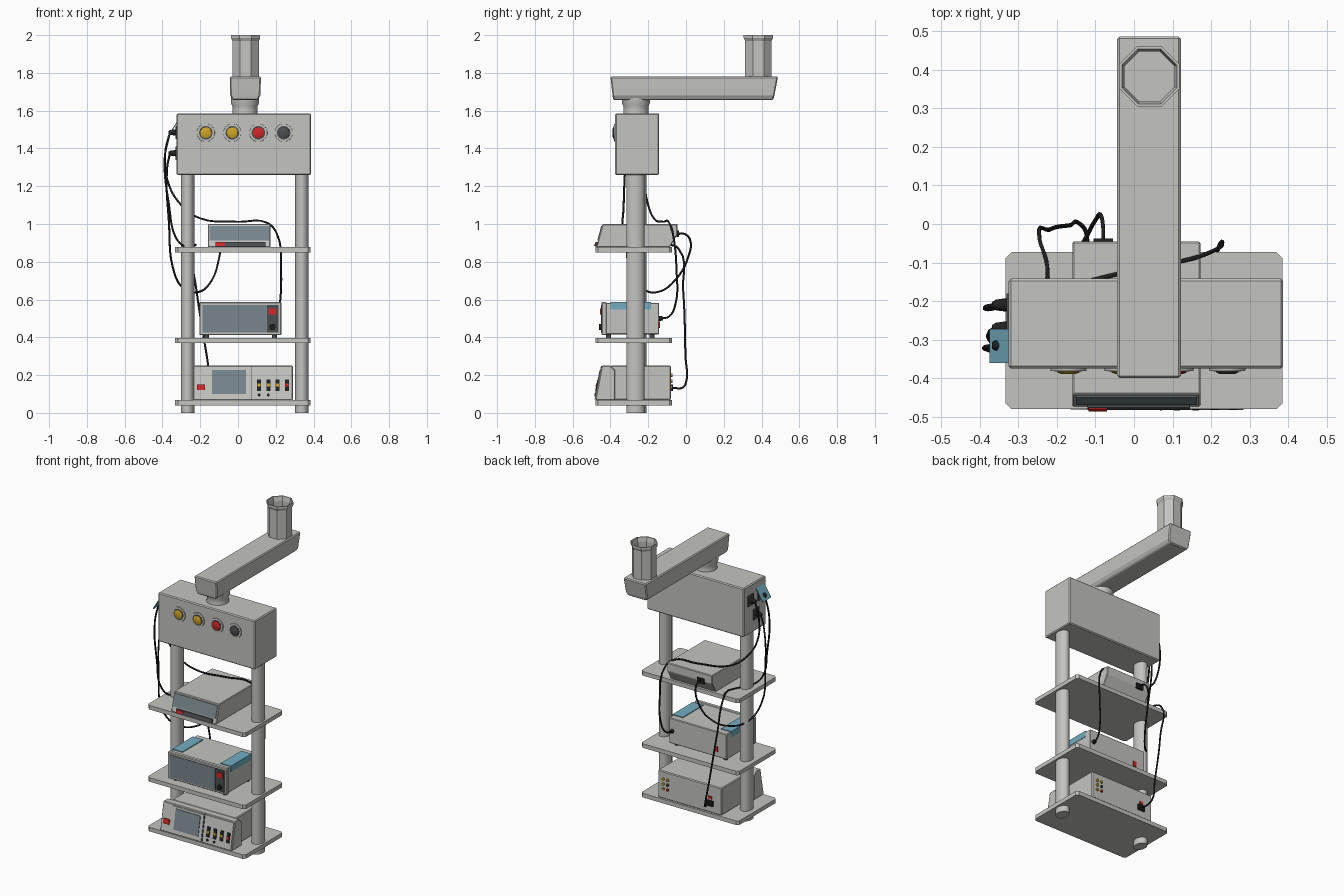
import bpy, bmesh, math
from mathutils import Matrix

if "Cube" in bpy.data.objects:
    bpy.data.objects.remove(bpy.data.objects["Cube"])


def mat(name, r, g, b):
    m = bpy.data.materials.new(name)
    m.diffuse_color = (r, g, b, 1)
    m.use_nodes = True
    m.node_tree.nodes["Principled BSDF"].inputs["Base Color"].default_value = m.diffuse_color
    return m


GREY = mat("light grey", .55, .55, .53)
SLATE = mat("slate screen", .19, .24, .27)
DARK = mat("dark grey", .07, .075, .08)
BLACK = mat("cable black", .015, .015, .015)
RED = mat("red", .65, .02, .02)
YELLOW = mat("amber", .62, .38, .02)
BLUE = mat("soft blue", .17, .42, .53)


def make(name, bm, m, smooth=False, bevel=0):
    bmesh.ops.recalc_face_normals(bm, faces=bm.faces)
    me = bpy.data.meshes.new(name)
    bm.to_mesh(me)
    bm.free()
    me.materials.append(m)
    ob = bpy.data.objects.new(name, me)
    bpy.context.collection.objects.link(ob)
    if bevel:
        mod = ob.modifiers.new("bevel", 'BEVEL')
        mod.width, mod.segments = bevel, 1
    if smooth:
        bpy.ops.object.select_all(action='DESELECT')
        ob.select_set(True)
        bpy.context.view_layer.objects.active = ob
        bpy.ops.object.shade_smooth_by_angle(angle=math.radians(40))
    return ob


def loft(name, rings, m, **kw):
    """Skin a list of equally sized point loops and cap both ends."""
    bm = bmesh.new()
    loops = [[bm.verts.new(p) for p in r] for r in rings]
    n = len(loops[0])
    for a, b in zip(loops, loops[1:]):
        for i in range(n):
            bm.faces.new((a[i], a[(i + 1) % n], b[(i + 1) % n], b[i]))
    bm.faces.new(loops[0])
    bm.faces.new(loops[-1])
    return make(name, bm, m, **kw)


def rect(x0, x1, y0, y1, z):
    return [(x0, y0, z), (x1, y0, z), (x1, y1, z), (x0, y1, z)]


def box(name, x0, x1, y0, y1, z0, z1, m, bevel=0):
    return loft(name, [rect(x0, x1, y0, y1, z0), rect(x0, x1, y0, y1, z1)], m, bevel=bevel)


def prism(name, prof, x0, x1, m, bevel=0):
    """Extrude a (y, z) profile along x."""
    return loft(name, [[(x, y, z) for y, z in prof] for x in (x0, x1)], m, bevel=bevel)


def lathe(name, c, prof, m, n=20, axis='Z', sy=1, smooth=True):
    """Turn a (radius, height) profile round an axis through c."""
    off = math.pi / n
    rings = [[(r * math.cos(2 * math.pi * i / n + off), sy * r * math.sin(2 * math.pi * i / n + off), h)
              for i in range(n)] for r, h in prof]
    ob = loft(name, rings, m, smooth=smooth)
    rot = {'Z': Matrix(), 'Y': Matrix.Rotation(math.pi / 2, 4, 'X'),       # Y points to the front
           'B': Matrix.Rotation(-math.pi / 2, 4, 'X'),                    # B points to the back
           'X': Matrix.Rotation(-math.pi / 2, 4, 'Y')}[axis]              # X points to the left
    ob.data.transform(Matrix.Translation(c) @ rot)
    return ob


def slope_plate(name, line, x0, x1, z0, z1, m, t=.004):
    """Thin plate lying on a sloping front face given by ((y, z), (y, z))."""
    (ya, za), (yb, zb) = line
    f = lambda z: ya + (yb - ya) * (z - za) / (zb - za)
    return prism(name, [(f(z0) - t, z0), (f(z1) - t, z1), (f(z1) + .002, z1), (f(z0) + .002, z0)], x0, x1, m)


def cable(name, pts):
    cu = bpy.data.curves.new(name, 'CURVE')
    cu.dimensions = '3D'
    cu.bevel_depth, cu.bevel_resolution, cu.resolution_u = .0055, 1, 5
    cu.use_fill_caps = True
    sp = cu.splines.new('BEZIER')
    sp.bezier_points.add(len(pts) - 1)
    for bp, p in zip(sp.bezier_points, pts):
        bp.co = p
        bp.handle_left_type = bp.handle_right_type = 'AUTO'
    cu.materials.append(BLACK)
    ob = bpy.data.objects.new(name, cu)
    bpy.context.collection.objects.link(ob)
    bpy.ops.object.select_all(action='DESELECT')
    ob.select_set(True)
    bpy.context.view_layer.objects.active = ob
    bpy.ops.object.convert(target='MESH')


# ceiling column (open octagonal tube), arm, neck and head
lathe("ceiling_column", (.04, .383, 0), [(.076, 1.77), (.076, 1.97), (.084, 1.985), (.084, 2), (.077, 2), (.07, 1.97), (.07, 1.785)],
      GREY, n=8, smooth=False)
loft("ceiling_arm", [rect(-.03, .105, -.385, .462, 1.657), rect(-.041, .118, -.389, .468, 1.68),
                     rect(-.044, .122, -.4, .487, 1.78)], GREY, bevel=.006)
lathe("arm_neck", (.037, -.265, 0), [(.07, 1.57), (.066, 1.6), (.066, 1.62), (.075, 1.64), (.075, 1.67)], GREY)
box("head_box", -.325, .387, -.375, -.142, 1.26, 1.585, GREY, bevel=.006)

# round indicators on the head
for x, m in ((-.17, YELLOW), (-.03, YELLOW), (.108, RED), (.242, DARK)):
    c = (x, -.373, 1.483)
    lathe("indicator_ring", c, [(.048, 0), (.047, .008), (.036, .009)], GREY, axis='Y')
    lathe("indicator_gap", c, [(.036, 0), (.036, .0095)], DARK, axis='Y')
    lathe("indicator_button", c, [(.03, 0), (.029, .012), (.02, .016)], m, axis='Y')

# posts and shelves
for x, y in ((-.267, -.258), (.338, -.268)):
    lathe("support_post", (x, y, 0), [(.036, 0), (.036, 1.27)], GREY, sy=1.35)
for z in (.04, .37, .85):
    x0, x1, y0, y1, c = -.333, .385, -.48, -.073, .015
    loop = [(x0 + c, y0), (x1 - c, y0), (x1, y0 + c), (x1, y1 - c), (x1 - c, y1), (x0 + c, y1), (x0, y1 - c), (x0, y0 + c)]
    loft("shelf", [[(x, y, h) for x, y in loop] for h in (z, z + .027)], GREY)

# top device: sloping screen and control strip
line = ((-.475, .877), (-.442, 1.0))
prism("top_device_body", [line[0], line[1], (-.045, 1.0), (-.045, .945), (-.085, .877)], -.16, .172, GREY, bevel=.004)
slope_plate("top_device_screen", line, -.15, .163, .912, .99, SLATE)
slope_plate("top_device_strip", line, -.12, .145, .881, .905, DARK, t=.009)
slope_plate("top_device_switch", line, -.118, -.07, .884, .902, RED, t=.013)
box("top_device_socket", -.105, -.055, -.05, -.037, .93, .965, BLACK)

# middle device: front bezel, panel, blue corner covers, feet
box("middle_device_body", -.2, .225, -.43, -.142, .415, .583, GREY, bevel=.004)
box("middle_device_bezel", -.205, .23, -.447, -.42, .412, .587, GREY, bevel=.004)
box("middle_device_screen", -.188, .148, -.451, -.44, .425, .572, SLATE)
box("middle_device_control_panel", .152, .214, -.451, -.44, .425, .572, DARK)
box("middle_device_switch", .162, .205, -.456, -.44, .52, .552, RED)
lathe("middle_device_knob", (.183, -.447, .455), [(.017, 0), (.016, .014)], BLACK, axis='Y')
for s in (-1, 1):
    e = .0125 + s * .2155
    x0, x1 = sorted((e, e - s * .075))
    box("blue_cover_top", x0, x1, -.4, -.185, .58, .588, BLUE)
    x0, x1 = sorted((e, e - s * .008))
    box("blue_cover_side", x0, x1, -.4, -.185, .548, .588, BLUE)
    for y in (-.41, -.18):
        lathe("middle_device_foot", (.0125 + s * .18, y, .395), [(.014, 0), (.014, .025)], DARK, n=10)
box("middle_device_rear_switch", -.135, -.11, -.143, -.138, .45, .485, RED)
lathe("middle_device_rear_port", (.2, -.143, .5), [(.014, 0), (.011, .02)], BLACK, n=10, axis='B')

# bottom device: sloping front, screen, socket panel, rear connectors
line = ((-.48, .068), (-.445, .25))
prism("bottom_device_front", [line[0], line[1], (-.4, .25), (-.375, .225), (-.375, .068)], -.238, .29, GREY, bevel=.004)
box("bottom_device_body", -.205, .262, -.4, -.08, .068, .25, GREY, bevel=.005)
slope_plate("bottom_screen_frame", line, -.165, .065, .08, .24, GREY, t=.004)
slope_plate("bottom_screen", line, -.138, .043, .1, .228, SLATE, t=.008)
slope_plate("bottom_panel_gap", line, .068, .072, .07, .248, DARK, t=.004)
slope_plate("bottom_socket_panel", line, .076, .284, .078, .244, GREY, t=.005)
slope_plate("bottom_power_switch", line, -.217, -.175, .12, .15, RED, t=.008)
for i, m in enumerate((YELLOW, YELLOW, YELLOW, RED)):
    x = .112 + i * .049
    slope_plate("front_socket", line, x - .011, x + .011, .115, .178, BLACK, t=.01)
    slope_plate("front_socket_mark", line, x - .009, x + .009, .14, .155, m, t=.013)
for x in (.112, .16):
    lathe("front_knob", (x, -.476, .095), [(.008, 0), (.008, .008)], BLACK, n=10, axis='Y')
for i in range(3):
    for j, m in enumerate((YELLOW, (RED, DARK, YELLOW)[i])):
        lathe("rear_connector", (.222 - j * .032, -.08, .135 + i * .032), [(.009, 0), (.009, .008)], m, n=10, axis='B')
box("bottom_rear_socket", -.145, -.095, -.082, -.068, .115, .15, BLACK)
box("bottom_rear_switch", -.135, -.11, -.082, -.076, .16, .178, RED)

# sockets and open lid on the left end of the head
for y, z in ((-.21, 1.485), (-.315, 1.485), (-.27, 1.375)):
    box("head_socket", -.331, -.323, y - .03, y + .03, z - .035, z + .035, DARK)
    lathe("head_plug", (-.328, y, z), [(.018, 0), (.014, .03), (.008, .04)], BLACK, n=10, axis='X')
loft("socket_lid", [[(-.325 + a, y, 1.54 - b) for a, b in ((0, 0), (-.05, .08), (-.046, .084), (.003, .004))]
                    for y in (-.36, -.272)], BLUE)

# cables
cable("cable_to_middle_device", [(-.36, -.21, 1.485), (-.385, -.215, 1.38), (-.37, -.22, 1.22), (-.3, -.2, 1.1), (-.2, -.17, 1.03),
                                 (0, -.12, 1.012), (.15, -.09, 1.008), (.205, -.07, .95), (.228, -.05, .75), (.222, -.055, .58),
                                 (.21, -.09, .51), (.2, -.135, .5)])
cable("cable_to_top_device", [(-.36, -.27, 1.375), (-.375, -.28, 1.3), (-.365, -.31, 1.0), (-.345, -.3, .77), (-.29, -.23, .66),
                              (-.21, -.15, .64), (-.14, -.06, .7), (-.1, .01, .82), (-.085, .02, .92), (-.08, -.01, .948), (-.08, -.04, .948)])
cable("cable_to_bottom_device", [(-.36, -.315, 1.485), (-.388, -.32, 1.35), (-.365, -.33, 1.1), (-.33, -.33, .93), (-.29, -.3, .885),
                                 (-.23, -.17, .885), (-.225, -.11, .89), (-.245, -.04, .87), (-.22, -.015, .65), (-.165, -.003, .3),
                                 (-.14, 0, .16), (-.125, -.02, .133), (-.12, -.07, .133)])
